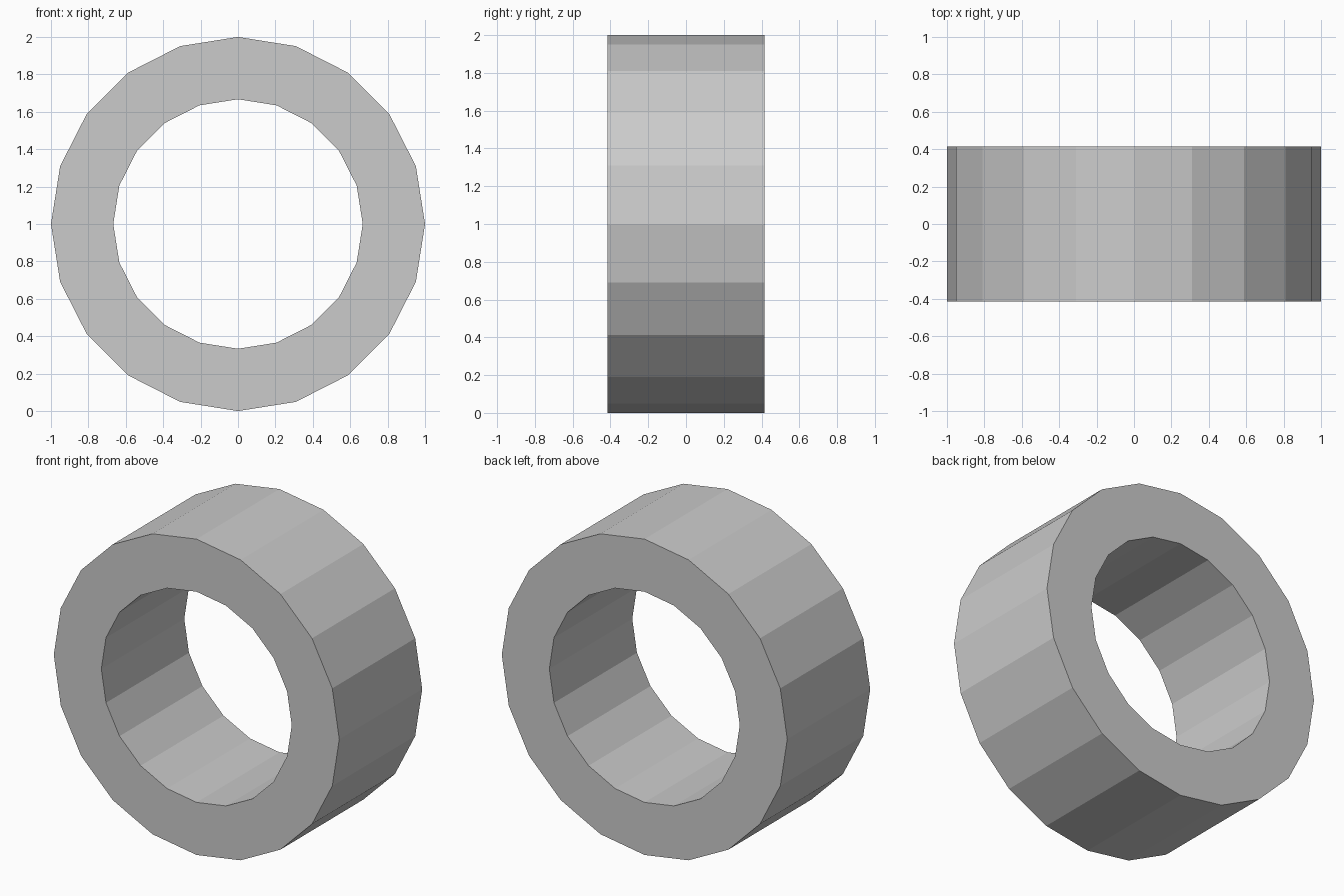
import bpy, bmesh, math

if "Cube" in bpy.data.objects:
    bpy.data.objects.remove(bpy.data.objects["Cube"])

SIDES, OUTER, INNER, HALF_DEPTH = 20, 1.0, 0.667, 0.415

bm = bmesh.new()

# Rectangular cross-section of the ring wall, on the +x side
profile = [(INNER, -HALF_DEPTH), (OUTER, -HALF_DEPTH),
           (OUTER, HALF_DEPTH), (INNER, HALF_DEPTH)]
verts = [bm.verts.new((r, y, 0)) for r, y in profile]
edges = [bm.edges.new((verts[i], verts[(i + 1) % 4])) for i in range(4)]

# Spin the section around the y axis and close the loop
bmesh.ops.spin(bm, geom=verts + edges, cent=(0, 0, 0), axis=(0, 1, 0),
               angle=math.tau, steps=SIDES, use_merge=False)
bmesh.ops.remove_doubles(bm, verts=bm.verts[:], dist=0.001)
bmesh.ops.recalc_face_normals(bm, faces=bm.faces[:])

# Stand the ring on the ground
bmesh.ops.translate(bm, verts=bm.verts[:], vec=(0, 0, OUTER))

mesh = bpy.data.meshes.new("ring")
bm.to_mesh(mesh)
bm.free()
ring = bpy.data.objects.new("ring", mesh)
bpy.context.collection.objects.link(ring)
